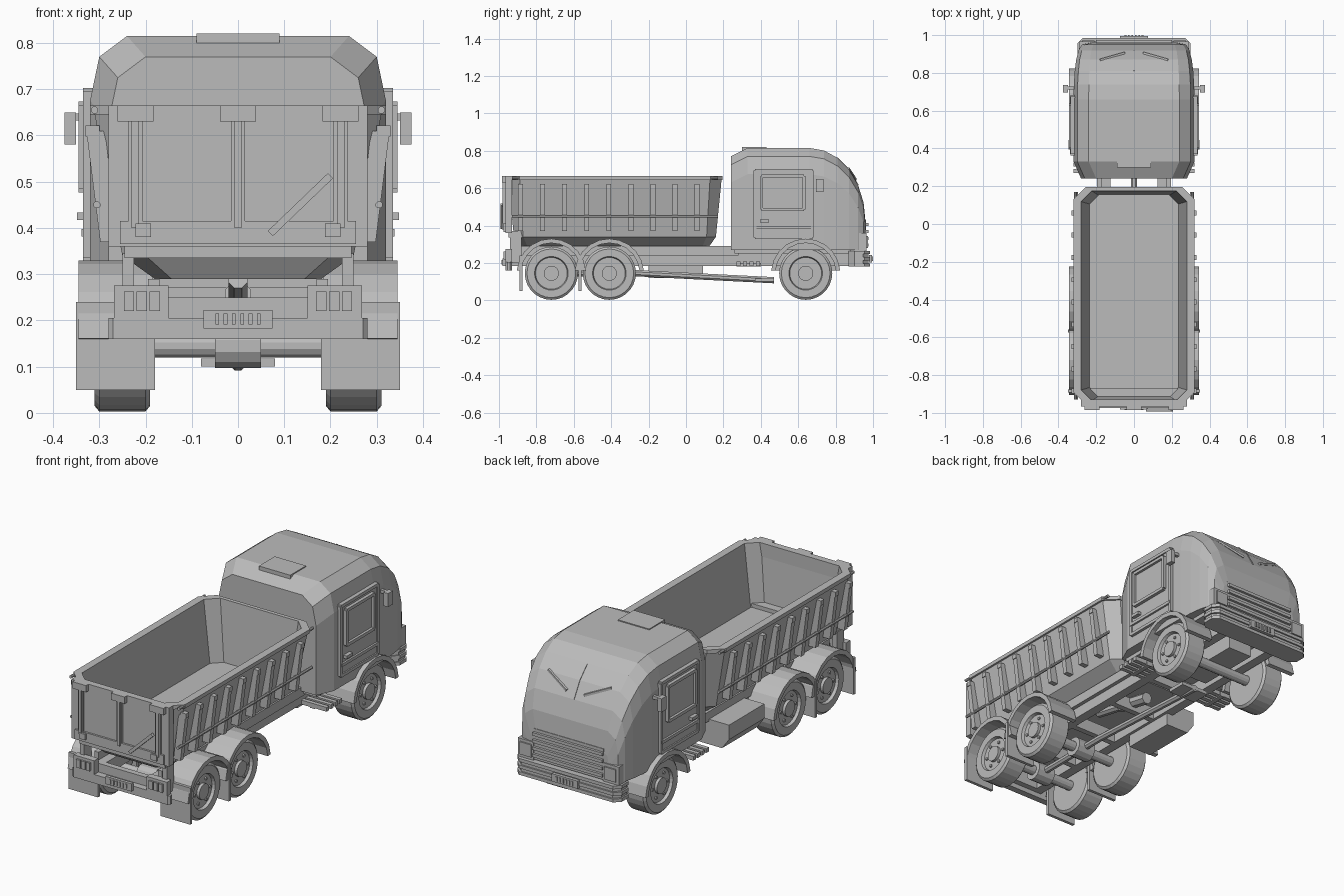
import bpy, bmesh, math
from mathutils import Vector

cube = bpy.data.objects.get("Cube")
if cube:
    bpy.data.objects.remove(cube, do_unlink=True)

grey = bpy.data.materials.new("plain grey")
grey.use_nodes = True
grey.diffuse_color = (.5, .5, .5, 1)
grey.node_tree.nodes["Principled BSDF"].inputs["Base Color"].default_value = grey.diffuse_color

# Landmarks shared by the parts
SIDES = {"left": 1, "right": -1}
SKIN = .32                          # cab half width
RIM = .665                          # top of tipper body
GATE = -.965                        # outer face of tailgate
TAIL = -.93                         # rear end of frame
FRAME_LOW, FRAME_TOP = .185, .25
AXLE = .145                         # axle height
THIN = .008


def wide(half):
    return (-half, half)


def about(centre, half):
    return (centre - half, centre + half)


def loft(name, rings):
    """Skin equal-length rings of points and cap both ends."""
    bm = bmesh.new()
    loops = [[bm.verts.new(point) for point in ring] for ring in rings]
    for a, b in zip(loops, loops[1:]):
        for i in range(len(a)):
            bm.faces.new((a[i - 1], a[i], b[i], b[i - 1]))
    bm.faces.new(loops[0])
    bm.faces.new(loops[-1])
    bmesh.ops.recalc_face_normals(bm, faces=bm.faces)
    mesh = bpy.data.meshes.new(name)
    bm.to_mesh(mesh)
    bm.free()
    mesh.materials.append(grey)
    ob = bpy.data.objects.new(name, mesh)
    bpy.context.scene.collection.objects.link(ob)


def box(name, x, y, z):
    (left, right), (back, front) = x, y
    loft(name, [[(left, back, h), (right, back, h), (right, front, h), (left, front, h)] for h in z])


def pair(name, x, y, z):
    """The same box on both sides."""
    for side, s in SIDES.items():
        box(f"{side}_{name}", [s * v for v in x], y, z)


def circle(radius, count, phase=0):
    turns = [math.tau * (i + phase) / count for i in range(count)]
    return [(radius * math.cos(t), radius * math.sin(t)) for t in turns]


def bar(name, start, end, radius, sides=8):
    """Straight rod between two points."""
    start, end = Vector(start), Vector(end)
    turn = (end - start).to_track_quat("Z", "Y")
    loft(name, [[p + turn @ Vector((u, v, 0)) for u, v in circle(radius, sides, .5)] for p in (start, end)])


def octagon(half, y, cut, z):
    """Rectangle with cut corners, lying flat at height z."""
    back, front = y
    right = [(half - cut, back, z), (half, back + cut, z), (half, front - cut, z), (half - cut, front, z)]
    return right + [(-a, b, c) for a, b, c in reversed(right)]


def border(name, y, z, depth):
    """Raised rectangular border on both cab sides."""
    x = (SKIN - THIN, SKIN + depth)
    for edge in y:
        pair(name + "_post", x, about(edge, THIN), z)
    for edge in z:
        pair(name + "_rail", x, y, about(edge, THIN))


def number_plate(name, y, z, outward):
    box(name, wide(.075), about(y, THIN), about(z, .02))
    for i in range(6):
        x = .018 * (i - 2.5)
        box(name + "_slot", about(x, THIN / 2), about(y + outward * THIN, .005), about(z, .012))


# Cab shell: two rear sections, then a nose following an ellipse
def cab_section(y, half, top, cut=1):
    right = [(half, .27), (half, top - .14 * cut), (half - .02 * cut, top - .045 * cut), (half - .08 * cut, top)]
    return [(x, y, z) for x, z in right] + [(-x, y, z) for x, z in reversed(right)]


def nose(degrees):
    """Height and depth of the nose curve, and how full the section is."""
    t = math.radians(degrees)
    return .66 + .3 * math.cos(t), .42 + .395 * math.sin(t), math.sqrt(math.sin(t))


sections = [cab_section(.24, .28, .77), cab_section(.33, SKIN, .815)]
for degrees in range(90, -1, -15):
    y, top, full = nose(degrees)
    sections.append(cab_section(y, .23 + .09 * full, top, .5 + full / 2))
loft("cab", sections)
box("cab_floor", wide(.27), (.26, .9), (FRAME_TOP, .28))
box("roof_hatch", wide(.09), (.3, .43), (.79, .82))

# Windscreen divider and wipers lie on the nose curve
screen = [(0, y, z) for y, z, full in map(nose, (60, 45, 30))]
for low, high in zip(screen, screen[1:]):
    bar("screen_divider", low, high, THIN / 2, 4)
for side, s in SIDES.items():
    foot, tip = nose(35), nose(46)
    bar(side + "_wiper", (s * .05, *foot[:2]), (s * .18, *tip[:2]), THIN, 4)

# Doors, windows, handles, mirrors
door_y, door_z = (.37, .675), (.335, .695)
window_y, window_z = (.405, .63), (.485, .665)
pair("door", (.3, SKIN + THIN), door_y, door_z)
border("door", door_y, door_z, .015)
pair("window_pane", (.3, SKIN + .012), window_y, window_z)
border("window", window_y, window_z, .025)
pair("door_handle", (SKIN, .348), about(.42, .025), about(.425, THIN))
pair("door_trim", (SKIN, .338), door_y, about(.39, THIN))
pair("mirror", (.35, .375), about(.715, .02), (.58, .65))
pair("mirror_arm", (.3, .355), about(.72, THIN), about(.64, THIN))

# Nose: grille, headlights, bumper, number plate
box("grille_back", wide(.2), (.9, .962), (.27, .43))
for i in range(4):
    box("grille_bar", wide(.2), (.95, .975), about(.295 + i * .037, THIN))
pair("headlight", (.2, .29), (.88, .965), (.265, .36))
pair("headlight_lens", (.21, .275), (.96, .972), (.28, .345))
for i in range(5):
    inset, low = i % 2 * THIN, .18 + i * .017
    loft("front_bumper", [octagon(.3 - inset, (.87, .985 - inset), .03, z) for z in (low, low + .017)])
number_plate("front_plate", .987, .222, 1)

# Tipper body: outer skin, rim and sloped inner walls
def tub(half, z):
    return octagon(half, about(-.38, .415 + half / 2), half / 5, z)


lip = RIM - .02
loft("tipper_body", [tub(.18, .29), tub(.25, .34), tub(.31, lip), tub(SKIN, lip), tub(SKIN, RIM), tub(.28, RIM),
                     tub(.235, .35)])
for side, s in SIDES.items():
    for x, z in ((.31, .655), (.305, .45)):
        bar(side + "_side_rail", (s * x, TAIL, z), (s * x, .17, z), THIN)
    for i in range(9):
        y = about(i * .118 - .885, .013)
        corners = [(-.03, y[0]), (.01, y[0]), (.01, y[1]), (-.03, y[1])]
        loft(side + "_rib", [[(s * (x + dx), dy, z) for dx, dy in corners] for x, z in ((.288, .37), (.318, .61))])
        box(side + "_rib_cap", (s * .3, s * .33), y, about(.61, .012))

# Tailgate
box("tailgate", wide(.28), (GATE, TAIL), (.36, RIM))
box("tailgate_sill", wide(.255), (GATE - .01, TAIL), (.365, .415))
box("tailgate_lower_beam", wide(.245), (-.95, -.87), (.335, .37))
for x in (-.222, 0, .222):
    box("tailgate_post", about(x, .015), (GATE - .01, TAIL), (.4, .63))
    box("tailgate_post_ridge", about(x, THIN), (GATE - .016, TAIL), (.4, .63))
    box("tailgate_hinge", about(x, .039), (GATE - .02, TAIL), (.63, RIM))
pair("tailgate_latch", about(.205, .017), (GATE - .02, TAIL), (.38, .41))
bar("tailgate_lever", (.07, GATE - .02, .388), (.2, GATE - .02, .513), .011, 4)

# Chassis
pair("chassis_rail", about(.15, .025), (TAIL, -TAIL), (FRAME_LOW, FRAME_TOP))
pair("subframe_rail", (.17, .195), (-.9, .28), (FRAME_TOP - .01, .29))
for i in range(7):
    box("cross_member", wide(.15), about(TAIL + .015 + i * .3, .015), (FRAME_LOW, FRAME_TOP))
pair("body_support", (.225, .25), about(-.91, .03), (.2, .345))
joint = (0, -.26, AXLE)
bar("drive_shaft", joint, (0, .47, .108), .018)
bar("drive_shaft_rear", joint, (0, -.72, AXLE), .018)
box("drive_shaft_carrier", wide(.08), (.37, .47), (.1, .118))
ram_end = (0, .1, .215)
bar("tipping_ram", (0, -.27, .29), ram_end, .022)
bar("tipping_ram_sleeve", (0, -.1, .256), ram_end, .03)
box("gearbox", wide(.07), (.47, .82), (.16, FRAME_TOP))

# Fuel tank on the right, steps on both sides
tank = [(-.14, FRAME_TOP), (-.31, FRAME_TOP), (-.31, .175), (-.27, .12), (-.14, .12)]
loft("fuel_tank", [[(x, y, z) for x, z in tank] for y in (-.2, .09)])
for i in range(4):
    pair("step_slat", (.17, SKIN), about(.28 + i * .035, .011), about(.196, .011))
pair("step_bracket", (.225, .25), (.27, .4), (.18, .2))

# Wheels, axles, mudguards
TYRE = .142
tyre_and_rim = [(.19, .05), (.19, .13), (.2, TYRE), (.3, TYRE), (.31, .13), (.31, .09),
                (.295, .085), (.295, .04), (.31, .04), (.31, .01)]
for y in (.64, -.41, -.72):
    bar("axle", (-.2, y, AXLE), (.2, y, AXLE), .026, 12)
    if y < 0:
        bar("differential", (-.05, y, AXLE), (.05, y, AXLE), .05, 12)
    for side, s in SIDES.items():
        loft(side + "_wheel", [[(s * x, y + u, AXLE + v) for u, v in circle(radius, 28)] for x, radius in tyre_and_rim])
        for u, v in circle(.062, 6):
            bar(side + "_wheel_bolt", (s * .29, y + u, AXLE + v), (s * .303, y + u, AXLE + v), THIN, 6)
        guard = []
        for t in (math.radians(5 + 17 * i) for i in range(11)):
            strip = [(.185, .162), (.345, .162), (.345, .185), (.185, .185)]
            guard.append([(s * x, y + r * math.cos(t), AXLE + r * math.sin(t)) for x, r in strip])
        loft(side + "_mudguard", guard)
for y in (-.883, -.567):
    pair("mudflap", (.18, .35), about(y, THIN), (.05, .24))

# Rear bumper, lamps, plate
loft("rear_bumper", [octagon(.28, (GATE, TAIL), .01, z) for z in (.16, .205)])
pair("rear_lamp", (.15, .268), (GATE, TAIL), (.205, .276))
for i in range(3):
    pair("rear_lamp_lens", about(.18 + i * .028, .011), about(GATE, .01), (.22, .262))
number_plate("rear_plate", GATE - THIN, .203, -1)
